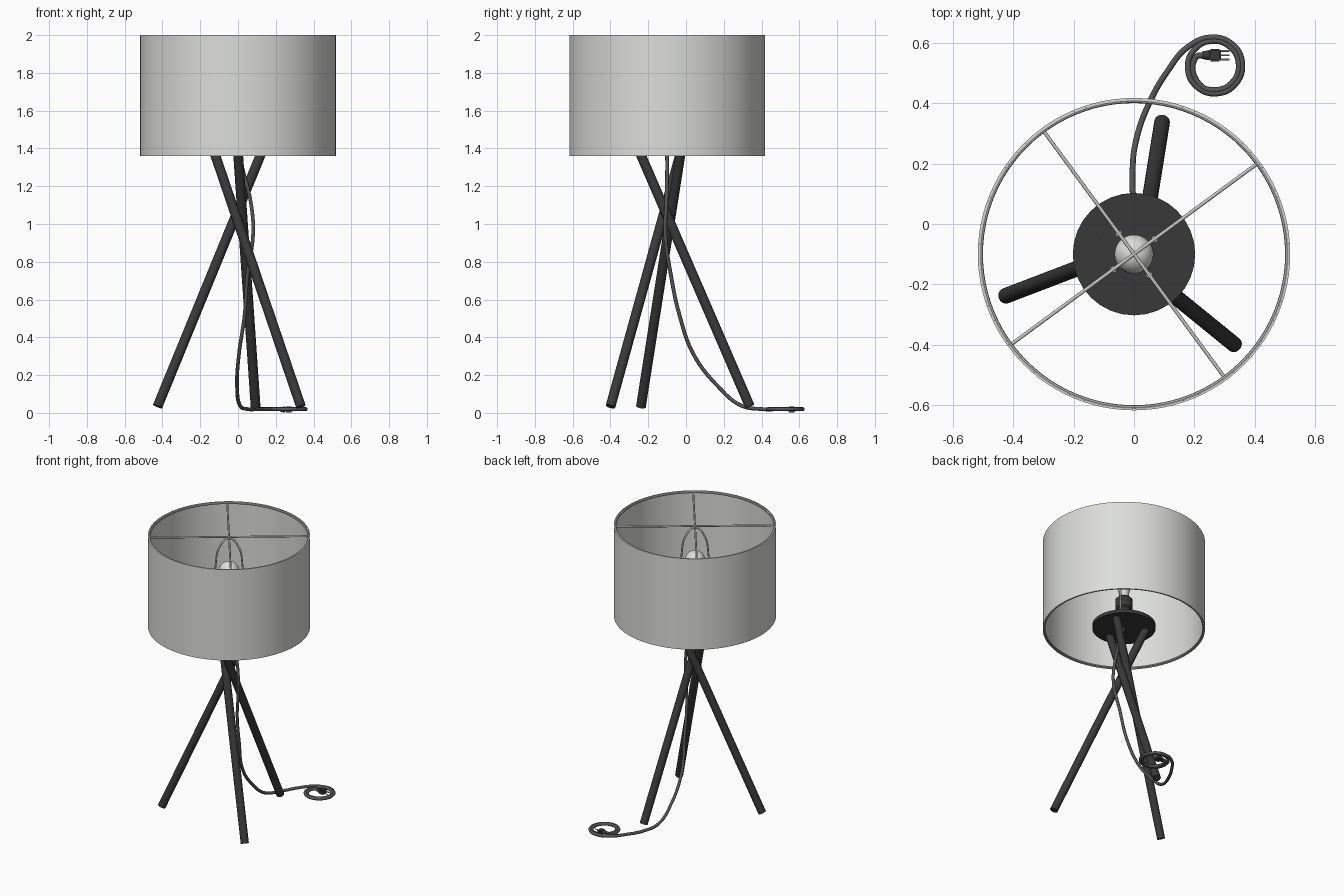
import bpy, bmesh, math
from mathutils import Vector

if "Cube" in bpy.data.objects:
    bpy.data.objects.remove(bpy.data.objects["Cube"], do_unlink=True)

CX, CY = 0.0, -0.1            # lamp axis
SHADE_R, SHADE_LOW, SHADE_TOP = 0.518, 1.36, 2.0


def material(name, rgb, rough=0.6):
    m = bpy.data.materials.new(name)
    m.use_nodes = True
    m.diffuse_color = (*rgb, 1)
    node = m.node_tree.nodes["Principled BSDF"]
    node.inputs["Base Color"].default_value = (*rgb, 1)
    node.inputs["Roughness"].default_value = rough
    return m


fabric = material("white fabric", (0.72, 0.73, 0.71))
black = material("charcoal metal", (0.04, 0.04, 0.04))
rubber = material("dark grey rubber", (0.09, 0.09, 0.09))
steel = material("pale steel", (0.55, 0.55, 0.54))
glass = material("white glass", (0.72, 0.73, 0.71))


def finish(name, bm, mat):
    bmesh.ops.recalc_face_normals(bm, faces=bm.faces)
    mesh = bpy.data.meshes.new(name)
    bm.to_mesh(mesh)
    bm.free()
    mesh.materials.append(mat)
    ob = bpy.data.objects.new(name, mesh)
    bpy.context.collection.objects.link(ob)
    bpy.ops.object.select_all(action="DESELECT")
    ob.select_set(True)
    bpy.context.view_layer.objects.active = ob
    bpy.ops.object.shade_smooth_by_angle(angle=math.radians(40))
    return ob


def lathe(name, profile, mat, sides=48, closed=False):
    """Spin (radius, height) points around the lamp axis."""
    bm = bmesh.new()
    verts = [bm.verts.new((CX + r, CY, z)) for r, z in profile]
    pairs = list(zip(verts, verts[1:]))
    if closed:
        pairs.append((verts[-1], verts[0]))
    edges = [bm.edges.new(p) for p in pairs]
    bmesh.ops.spin(bm, geom=verts + edges, cent=(CX, CY, 0), axis=(0, 0, 1),
                   angle=2 * math.pi, steps=sides)
    bmesh.ops.remove_doubles(bm, verts=bm.verts, dist=1e-5)
    return finish(name, bm, mat)


def rod(name, start, end, radius, mat, sides=20, end_radius=None):
    a, b = Vector(start), Vector(end)
    bm = bmesh.new()
    bmesh.ops.create_cone(bm, cap_ends=True, segments=sides, radius1=radius,
                          radius2=end_radius or radius, depth=(b - a).length)
    turn = (b - a).to_track_quat("Z", "Y").to_matrix().to_4x4()
    turn.translation = (a + b) / 2
    bm.transform(turn)
    return finish(name, bm, mat)


def tube(name, points, radius, mat):
    """Round tube along a smooth path."""
    curve = bpy.data.curves.new(name, "CURVE")
    curve.dimensions = "3D"
    curve.bevel_depth = radius
    curve.bevel_resolution = 3
    curve.resolution_u = 8
    curve.use_fill_caps = True
    spline = curve.splines.new("BEZIER")
    spline.bezier_points.add(len(points) - 1)
    for bp, p in zip(spline.bezier_points, points):
        bp.co = p
        bp.handle_left_type = bp.handle_right_type = "AUTO"
    curve.materials.append(mat)
    ob = bpy.data.objects.new(name, curve)
    bpy.context.collection.objects.link(ob)
    return ob


def around(radius, degrees, z):
    t = math.radians(degrees)
    return (CX + radius * math.cos(t), CY + radius * math.sin(t), z)


# Drum shade with a thin wall
lathe("shade", [(SHADE_R, SHADE_LOW), (SHADE_R, SHADE_TOP),
                (SHADE_R - 0.005, SHADE_TOP), (SHADE_R - 0.005, SHADE_LOW)],
      fabric, 96, closed=True)

# Wire hoops inside both shade rims
for label, z in (("upper", SHADE_TOP - 0.008), ("lower", SHADE_LOW + 0.008)):
    ring = [(SHADE_R - 0.01 + 0.007 * math.cos(a * math.pi / 4),
             z + 0.007 * math.sin(a * math.pi / 4)) for a in range(8)]
    lathe(label + "_hoop", ring, steel, 96, closed=True)

# Crossed wires carrying the shade
for label, angle in (("first", 36.3), ("second", 126.3)):
    rod(label + "_cross_wire", around(SHADE_R - 0.01, angle, 1.99),
        around(SHADE_R - 0.01, angle + 180, 1.99), 0.006, steel, 12)

# Three twisted legs
for i, label in enumerate(("back", "right", "left")):
    rod(label + "_leg", around(0.448, 78 + 120 * i, 0.034),
        around(0.145, 270 + 120 * i, 1.38), 0.026, black, 24)

# Mounting plate, socket and bulb
lathe("mounting_plate", [(0, 1.366), (0.203, 1.366), (0.203, 1.39), (0, 1.39)],
      black, 32)
lathe("socket", [(0, 1.385), (0.045, 1.385), (0.045, 1.5), (0.055, 1.51),
                 (0.055, 1.575), (0.045, 1.585), (0, 1.585)], black, 32)
bulb = [(0.03, 1.58), (0.032, 1.62), (0.045, 1.67), (0.058, 1.71)]
bulb += [(0.065 * math.cos(a), 1.75 + 0.065 * math.sin(a))
         for a in (math.pi / 2 * k / 8 for k in range(8))]
lathe("bulb", bulb + [(0, 1.815)], glass, 32)

# Harp wire from the plate up to the crossing point
side = [(0.05, 1.4), (0.085, 1.43), (0.088, 1.6), (0.085, 1.8), (0.06, 1.92)]
harp = [around(r, 36.3, z) for r, z in side] + [around(0, 0, 1.98)]
harp += [around(r, 216.3, z) for r, z in reversed(side)]
tube("harp", harp, 0.006, steel)

# Small fixings around the socket
for i in range(4):
    spot = 36.3 + 90 * i
    rod("fixing_%d" % (i + 1), around(0.085, spot, 1.388),
        around(0.085, spot, 1.42), 0.011, steel, 10)

# Power cord hanging down, then coiling on the floor
cord = [(0.0, -0.1, 1.375), (0.03, -0.1, 1.27), (0.07, -0.105, 1.1),
        (0.08, -0.11, 0.95), (0.05, -0.08, 0.73), (0.035, -0.035, 0.52),
        (0.005, 0.04, 0.31), (-0.005, 0.17, 0.14), (0.01, 0.29, 0.04),
        (0.05, 0.4, 0.02), (0.11, 0.505, 0.02), (0.18, 0.588, 0.02)]
TURNS = 14
for k in range(TURNS + 1):
    t = math.radians(95 - 45 * k)
    r = 0.096 - 0.02 * k / TURNS
    cord.append((0.266 + r * math.cos(t), 0.523 + r * math.sin(t), 0.02))
cord = cord[:-1] + [(0.205, 0.553, 0.02), (0.235, 0.56, 0.02)]
tube("power_cord", cord, 0.01, rubber)

# Plug with three prongs
rod("plug_neck", (0.225, 0.56, 0.018), (0.25, 0.56, 0.018), 0.012, black, 16, 0.017)
bm = bmesh.new()
bmesh.ops.create_cube(bm, size=1)
for v in bm.verts:
    v.co = (0.268 + v.co.x * 0.042, 0.56 + v.co.y * 0.042, 0.017 + v.co.z * 0.032)
bmesh.ops.bevel(bm, geom=bm.edges[:], offset=0.006, segments=2, affect="EDGES")
finish("plug_body", bm, black)
for i, (dy, z) in enumerate(((-0.014, 0.014), (0, 0.024), (0.014, 0.014))):
    rod("prong_%d" % (i + 1), (0.285, 0.56 + dy, z), (0.317, 0.56 + dy, z),
        0.003, steel, 8)
